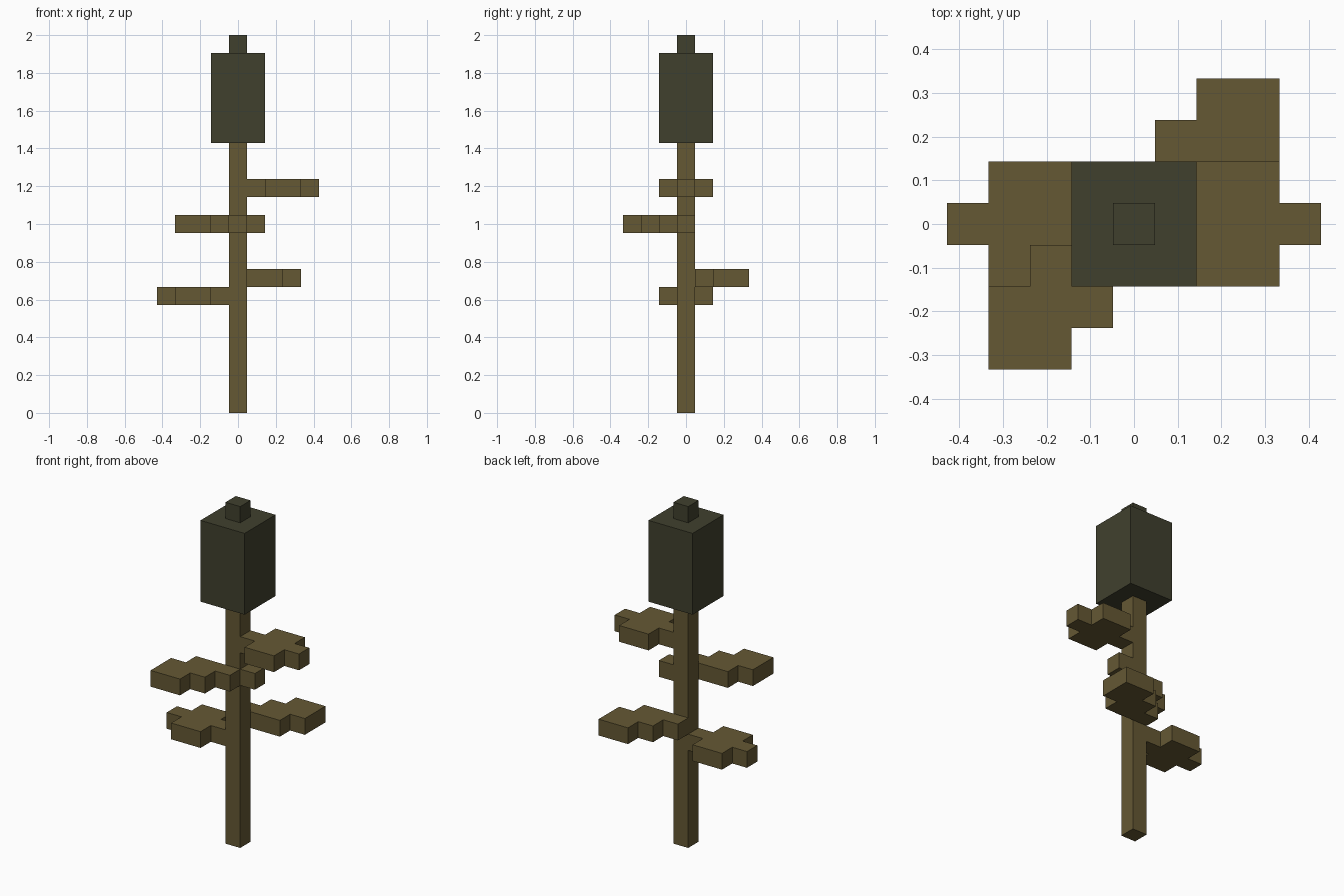
import bpy
import bmesh

UNIT = 2 / 21  # one block; the plant is 21 blocks tall

if "Cube" in bpy.data.objects:
    bpy.data.objects.remove(bpy.data.objects["Cube"], do_unlink=True)


def make_material(name, rgb):
    mat = bpy.data.materials.new(name)
    mat.use_nodes = True
    color = (*rgb, 1)
    mat.diffuse_color = color
    mat.node_tree.nodes["Principled BSDF"].inputs["Base Color"].default_value = color
    return mat


def prism(name, outline, bottom, top, mat, turn=1):
    """Extrude a flat outline, in block units; turn=-1 spins it half a turn about z."""
    bm = bmesh.new()
    base = bm.faces.new([bm.verts.new((turn * x * UNIT, turn * y * UNIT, bottom * UNIT))
                         for x, y in outline])
    raised = bmesh.ops.extrude_face_region(bm, geom=[base], use_keep_orig=True)["geom"]
    verts = [v for v in raised if isinstance(v, bmesh.types.BMVert)]
    bmesh.ops.translate(bm, verts=verts, vec=(0, 0, (top - bottom) * UNIT))
    bmesh.ops.recalc_face_normals(bm, faces=bm.faces)
    mesh = bpy.data.meshes.new(name)
    bm.to_mesh(mesh)
    bm.free()
    mesh.materials.append(mat)
    obj = bpy.data.objects.new(name, mesh)
    bpy.context.collection.objects.link(obj)


def square(half, cx=0):
    return [(cx - half, -half), (cx + half, -half), (cx + half, half), (cx - half, half)]


brown = make_material("stem brown", (0.130, 0.098, 0.034))
dark = make_material("dark olive", (0.051, 0.051, 0.027))

# Stem, seed head and tip
prism("stem", square(.5), 0, 15, brown)
prism("seed_head", square(1.5), 15, 20, dark)
prism("tip", square(.5), 20, 21, dark)

# Cross-shaped side leaves
lower_edge = [(.5, -.5), (1.5, -.5), (1.5, -1.5), (3.5, -1.5), (3.5, -.5), (4.5, -.5)]
side_leaf = lower_edge + [(x, -y) for x, y in reversed(lower_edge)]
prism("left_leaf", side_leaf, 12, 13, brown)
prism("right_leaf", side_leaf, 6, 7, brown, turn=-1)

# Stepped diagonal leaves
corner_leaf = [(-.5, .5), (2.5, .5), (2.5, 1.5), (3.5, 1.5), (3.5, 3.5),
               (1.5, 3.5), (1.5, 2.5), (.5, 2.5), (.5, 1.5), (-.5, 1.5)]
prism("back_left_leaf", corner_leaf, 7, 8, brown)
prism("front_right_leaf", corner_leaf, 10, 11, brown, turn=-1)

# Small bud on the stem
prism("bud", square(.5, 1), 10, 11, brown)
